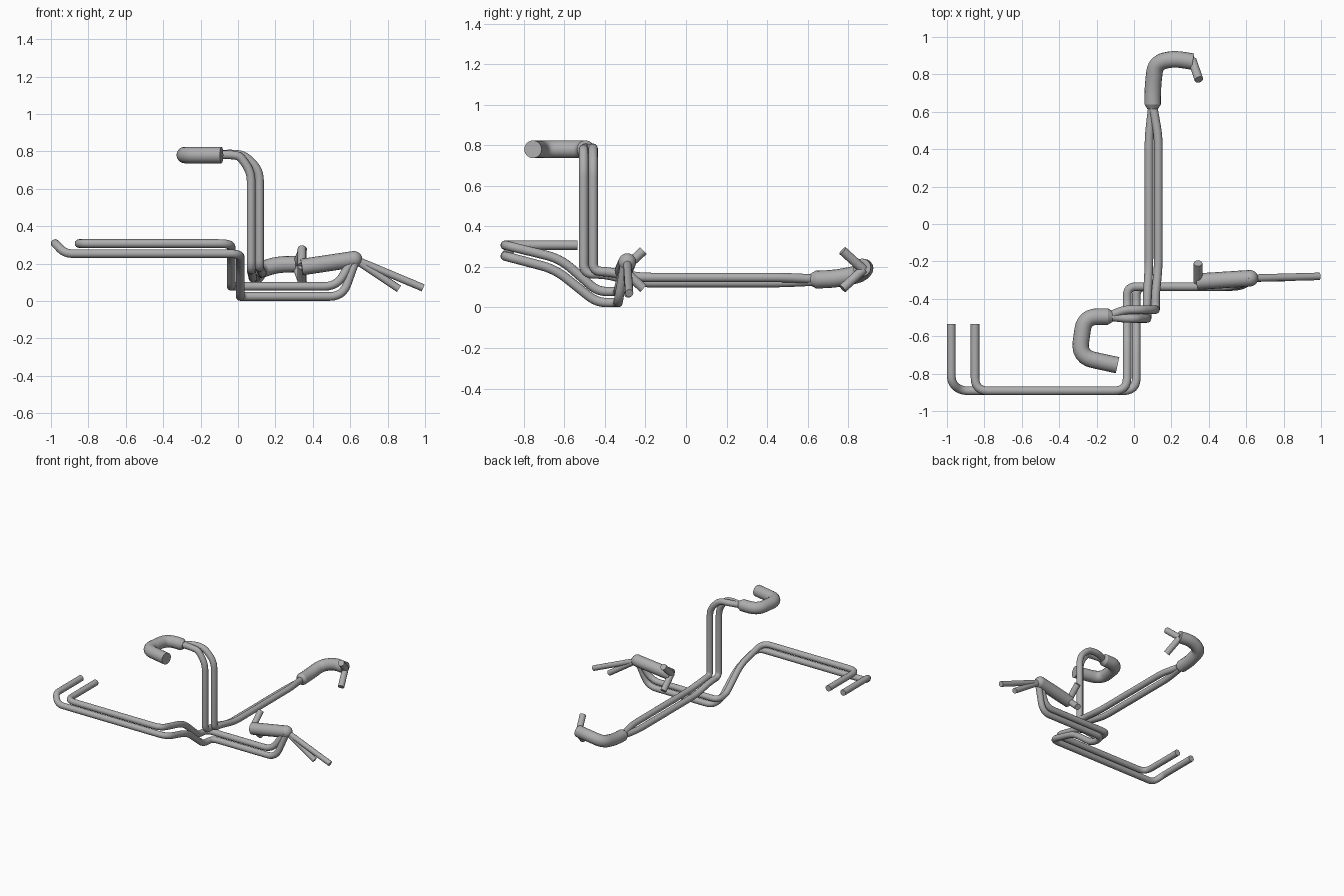
import bpy
from mathutils import Vector

cube = bpy.data.objects.get("Cube")
if cube:
    bpy.data.objects.remove(cube, do_unlink=True)

THIN, THICK = 0.023, 0.044

metal = bpy.data.materials.new("grey_metal")
metal.use_nodes = True
metal.diffuse_color = (0.42, 0.42, 0.42, 1)
metal.node_tree.nodes["Principled BSDF"].inputs["Base Color"].default_value = (0.42, 0.42, 0.42, 1)


def fillet(corners, size, steps=6):
    """Round every inner corner of a path with a short curve."""
    pts = [Vector(c) for c in corners]
    path = [pts[0]]
    for a, b, c in zip(pts, pts[1:], pts[2:]):
        cut = min(size, (a - b).length * 0.48, (c - b).length * 0.48)
        p = b + (a - b).normalized() * cut
        q = b + (c - b).normalized() * cut
        for i in range(steps + 1):
            t = i / steps
            path.append(p * (1 - t) ** 2 + b * 2 * t * (1 - t) + q * t * t)
    path.append(pts[-1])
    return path


def tube(name, corners, radius, size=0.07, taper=False):
    path = fillet(corners, size)
    if taper:
        # narrow collar where the sleeve meets the pipes
        path.insert(1, path[0] + (path[1] - path[0]).normalized() * 0.025)
    curve = bpy.data.curves.new(name, "CURVE")
    curve.dimensions = "3D"
    curve.bevel_depth = radius
    curve.bevel_resolution = 6
    curve.use_fill_caps = True
    spline = curve.splines.new("POLY")
    spline.points.add(len(path) - 1)
    for point, co in zip(spline.points, path):
        point.co = (*co, 1)
    if taper:
        spline.points[0].radius = 0.65
    obj = bpy.data.objects.new(name, curve)
    bpy.context.collection.objects.link(obj)
    bpy.ops.object.select_all(action="DESELECT")
    obj.select_set(True)
    bpy.context.view_layer.objects.active = obj
    bpy.ops.object.convert(target="MESH")
    obj = bpy.context.object
    obj.data.materials.clear()
    obj.data.materials.append(metal)
    bpy.ops.object.shade_smooth_by_angle()
    return obj


# Low pair of pipes running from the right side to the left sleeve
tube("low_pipe_upper", [
    (-0.85, -0.535, 0.307), (-0.85, -0.892, 0.307), (-0.037, -0.892, 0.307),
    (-0.037, -0.62, 0.24), (-0.037, -0.435, 0.078), (-0.037, -0.335, 0.078),
    (0.53, -0.335, 0.078), (0.61, -0.3, 0.22)], THIN)
tube("low_pipe_lower", [
    (-0.977, -0.535, 0.307), (-0.977, -0.85, 0.307), (-0.925, -0.892, 0.253),
    (0.012, -0.892, 0.253), (0.012, -0.645, 0.188), (0.012, -0.44, 0.024),
    (0.012, -0.335, 0.024), (0.56, -0.335, 0.024), (0.63, -0.3, 0.22)], THIN)

# Left sleeve with a rounded end
tube("left_sleeve", [(0.34, -0.308, 0.181), (0.62, -0.29, 0.223)], THICK)
bpy.ops.mesh.primitive_uv_sphere_add(segments=20, ring_count=12, radius=THICK,
                                     location=(0.62, -0.29, 0.223))
end_cap = bpy.context.object
end_cap.name = "left_sleeve_round_end"
end_cap.data.materials.append(metal)
bpy.ops.object.shade_smooth_by_angle()
for name, tip in (("short", (0.86, -0.285, 0.065)), ("long", (0.99, -0.28, 0.07))):
    tube("outlet_pipe_" + name, [(0.62, -0.29, 0.225), tip], 0.02)

# Rising pair of pipes joining the back sleeve to the upper sleeve
tube("riser_pipe_front", [
    (0.1, 0.64, 0.13), (0.08, 0.47, 0.122), (0.08, -0.23, 0.122),
    (0.07, -0.4, 0.165), (0.07, -0.505, 0.165), (0.07, -0.505, 0.69),
    (0.01, -0.505, 0.775), (-0.04, -0.505, 0.782), (-0.13, -0.495, 0.78)], THIN, 0.06)
tube("riser_pipe_back", [
    (0.1, 0.64, 0.14), (0.13, 0.47, 0.148), (0.13, -0.23, 0.148),
    (0.115, -0.38, 0.175), (0.115, -0.458, 0.18), (0.115, -0.458, 0.7),
    (0.03, -0.458, 0.782), (-0.05, -0.458, 0.787), (-0.13, -0.49, 0.78)], THIN, 0.06)

# Upper sleeve, hooked forwards
tube("upper_sleeve", [
    (-0.115, -0.495, 0.78), (-0.265, -0.495, 0.78), (-0.295, -0.71, 0.78),
    (-0.088, -0.755, 0.78)], THICK, 0.08, taper=True)

# Back sleeve, curving to the left
tube("back_sleeve", [
    (0.1, 0.615, 0.137), (0.1, 0.73, 0.14), (0.115, 0.86, 0.165),
    (0.21, 0.885, 0.195), (0.315, 0.868, 0.197)], THICK, 0.09, taper=True)

# Forked stubs on the open ends of the left and back sleeves
for side, root, tip in (("left", (0.342, -0.31, 0.187), (0.342, -0.21)),
                        ("back", (0.312, 0.875, 0.187), (0.347, 0.772))):
    for level, z in (("upper", 0.28), ("lower", 0.093)):
        tube(side + "_stub_" + level, [root, (*tip, z)], THIN)
